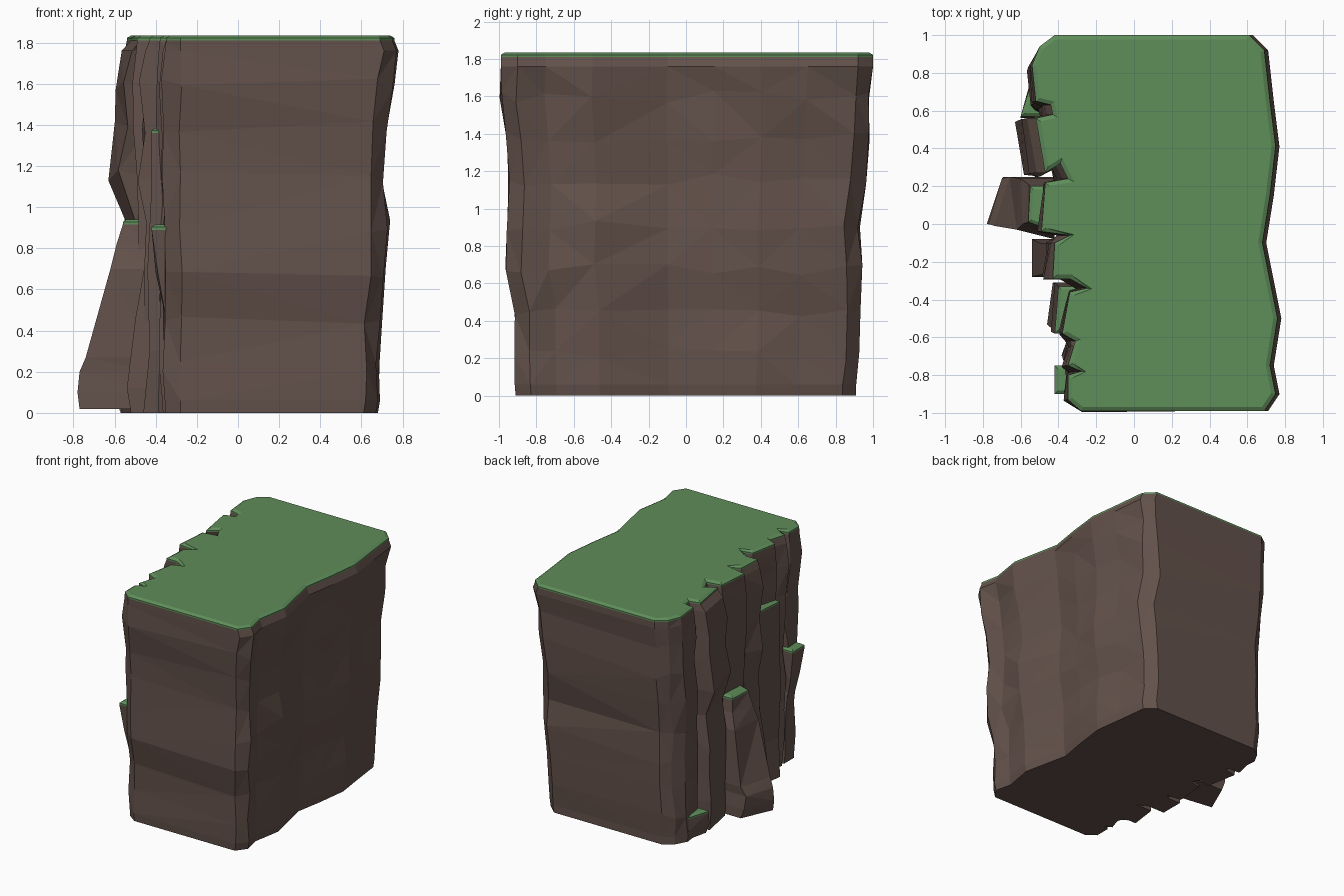
import bpy
import bmesh
import random
from mathutils import Vector

rng = random.Random(7)
default_cube = bpy.data.objects.get("Cube")
if default_cube:
    bpy.data.objects.remove(default_cube, do_unlink=True)


def make_material(name, colour):
    material = bpy.data.materials.new(name)
    material.use_nodes = True
    material.diffuse_color = (*colour, 1)
    material.node_tree.nodes["Principled BSDF"].inputs["Base Color"].default_value = (*colour, 1)
    return material


rock = make_material("brown rock", (0.125, 0.083, 0.070))
grass = make_material("grass green", (0.114, 0.266, 0.102))


def loft(name, rings, material):
    """Skin a stack of closed rings into a faceted solid with capped ends."""
    bm = bmesh.new()
    rows = [[bm.verts.new(point) for point in ring] for ring in rings]
    count = len(rows[0])
    for low, high in zip(rows, rows[1:]):
        for i in range(count):
            j = (i + 1) % count
            bm.faces.new((low[i], low[j], high[j], high[i]))
    sides = list(bm.faces)
    bm.faces.new(rows[0][::-1])
    bm.faces.new(rows[-1])
    bmesh.ops.triangulate(bm, faces=sides, quad_method='SHORT_EDGE')
    bmesh.ops.recalc_face_normals(bm, faces=bm.faces)
    mesh = bpy.data.meshes.new(name)
    bm.to_mesh(mesh)
    bm.free()
    mesh.materials.append(material)
    obj = bpy.data.objects.new(name, mesh)
    bpy.context.collection.objects.link(obj)


def inset(points, amount):
    """Move a counterclockwise outline inwards, with limited mitres."""
    result = []
    for i, point in enumerate(points):
        here = Vector(point)
        before = (here - Vector(points[i - 1])).normalized()
        after = (Vector(points[(i + 1) % len(points)]) - here).normalized()
        n1 = Vector((-before.y, before.x))
        n2 = Vector((-after.y, after.x))
        mitre = (n1 + n2) / max(0.6, 1 + n1.dot(n2))
        result.append(tuple(here + mitre * amount))
    return result


def grass_slab(name, outline, low, high, bevel):
    """Thin turf slab with a sloping rim."""
    top = inset(outline, bevel)
    middle = (low + high) / 2
    loft(name, [[(x, y, low) for x, y in outline],
                [(x, y, middle) for x, y in outline],
                [(x, y, high) for x, y in top]], grass)


# Cliff outline: smooth sides first, then the broken columns between notches
smooth_side = [(-0.28, -0.99), (0.69, -0.99), (0.75, -0.9), (0.72, -0.75),
               (0.76, -0.5), (0.68, -0.1), (0.72, 0.15), (0.75, 0.41),
               (0.72, 0.65), (0.69, 0.92), (0.61, 1), (-0.42, 1), (-0.5, 0.94)]
# Each column: back y, front y, back x, front x, bulge, points of the next notch
columns = [
    (0.84, 0.65, -0.54, -0.52, 0.02, [(-0.44, 0.63), (-0.43, 0.58)]),
    (0.56, 0.27, -0.52, -0.47, 0.09, [(-0.39, 0.32), (-0.35, 0.24)]),
    (0.22, -0.04, -0.47, -0.49, 0.01, [(-0.34, -0.06)]),
    (-0.10, -0.29, -0.42, -0.43, 0.04, [(-0.34, -0.29), (-0.25, -0.34)]),
    (-0.36, -0.58, -0.34, -0.38, 0.01, [(-0.31, -0.62)]),
    (-0.65, -0.75, -0.32, -0.35, 0.03, [(-0.28, -0.78)]),
    (-0.80, -0.93, -0.35, -0.35, 0.01, []),
]
notch_fill = 0.06
outline = list(smooth_side)
bulges = [0] * len(outline)
for back, front, x_back, x_front, bulge, notch in columns:
    outline += [(x_back, back), (x_front, front)] + notch
    bulges += [bulge, bulge] + [notch_fill] * len(notch)

# Strata: height, right side shift, front pull, back pull, column swell
strata = [(0, -0.08, 0.08, 0.09, 0.5), (0.06, -0.07, 0.075, 0.09, 0.6),
          (0.22, -0.07, 0.07, 0.07, 0.7), (0.46, -0.07, 0.07, 0.06, 0.6),
          (0.67, -0.03, 0.02, 0.055, 0.7), (0.91, -0.03, 0.03, 0.07, 0.3),
          (1.15, -0.05, 0.04, 0.035, 1.1), (1.38, -0.03, 0.02, 0.01, 0.8),
          (1.6, -0.01, -0.01, 0.01, 0.95), (1.76, 0.02, 0, 0, 0.5),
          (1.81, 0, 0, 0, 0)]

# Main rock body
rings = []
for level, (z, shift, front, back, swell) in enumerate(strata):
    inner = 1 < level < len(strata) - 2
    wobble = 0.014 if inner else 0
    ring = []
    for (x, y), bulge in zip(outline, bulges):
        px, py = x, y * (1 - (front if y < 0 else back))
        if x > 0.6:
            px += shift + rng.uniform(-wobble, wobble)
        else:
            px -= bulge * swell + rng.uniform(-wobble, wobble)
        if abs(y) > 0.9:
            py *= 1 - rng.uniform(0, wobble)
        ring.append((px, py, z + rng.uniform(-wobble, wobble) * 2.5))
    rings.append(ring)
loft("rock_body", rings, rock)

# Turf on the top
grass_slab("grass_top", outline, 1.81, 1.835, 0.022)


def buttress(name, sections, inner, ledge=True, flare=0):
    """Rock pillar against the broken side; sections are z, x back, x front, y back, y front."""
    rings = []
    for z, x_back, x_front, back, front in sections:
        rings.append([(inner, back, z), (x_back, back, z),
                      (x_front, front, z), (inner, front - flare, z)])
    loft(name, rings, rock)
    if ledge:
        top = [(x, y) for x, y, z in rings[-1]]
        z = sections[-1][0]
        grass_slab(name + "_grass", top, z, z + 0.025, 0.018)


# Large leaning buttress in the middle
buttress("large_buttress", [
    (0.02, -0.66, -0.77, 0.25, 0), (0.1, -0.69, -0.78, 0.25, 0),
    (0.2, -0.7, -0.77, 0.24, 0), (0.27, -0.66, -0.74, 0.25, -0.01),
    (0.7, -0.6, -0.62, 0.24, -0.03), (0.82, -0.56, -0.59, 0.21, 0),
    (0.915, -0.55, -0.56, 0.2, 0.01)], -0.42, flare=0.05)

# Low stump near the back
buttress("low_stump", [
    (0, -0.53, -0.57, 0.74, 0.56), (0.08, -0.55, -0.6, 0.75, 0.56),
    (0.17, -0.54, -0.6, 0.76, 0.57)], -0.42)

# Tall narrow pillar with a high ledge
buttress("tall_pillar", [
    (0, -0.43, -0.46, -0.31, -0.53), (0.3, -0.4, -0.43, -0.32, -0.56),
    (0.7, -0.42, -0.44, -0.31, -0.57), (1.1, -0.4, -0.42, -0.33, -0.58),
    (1.36, -0.4, -0.42, -0.33, -0.58)], -0.29)

# Hanging shelf near the front, tapering down into the wall
buttress("hanging_shelf", [
    (0.46, -0.35, -0.35, -0.77, -0.85), (0.68, -0.4, -0.39, -0.75, -0.88),
    (0.89, -0.42, -0.42, -0.75, -0.9)], -0.3)

# Foot rock at the base
buttress("middle_foot", [
    (0, -0.52, -0.52, -0.08, -0.27), (0.12, -0.54, -0.54, -0.08, -0.28),
    (0.45, -0.5, -0.5, -0.1, -0.27), (0.85, -0.43, -0.43, -0.11, -0.26)], -0.34, False)
